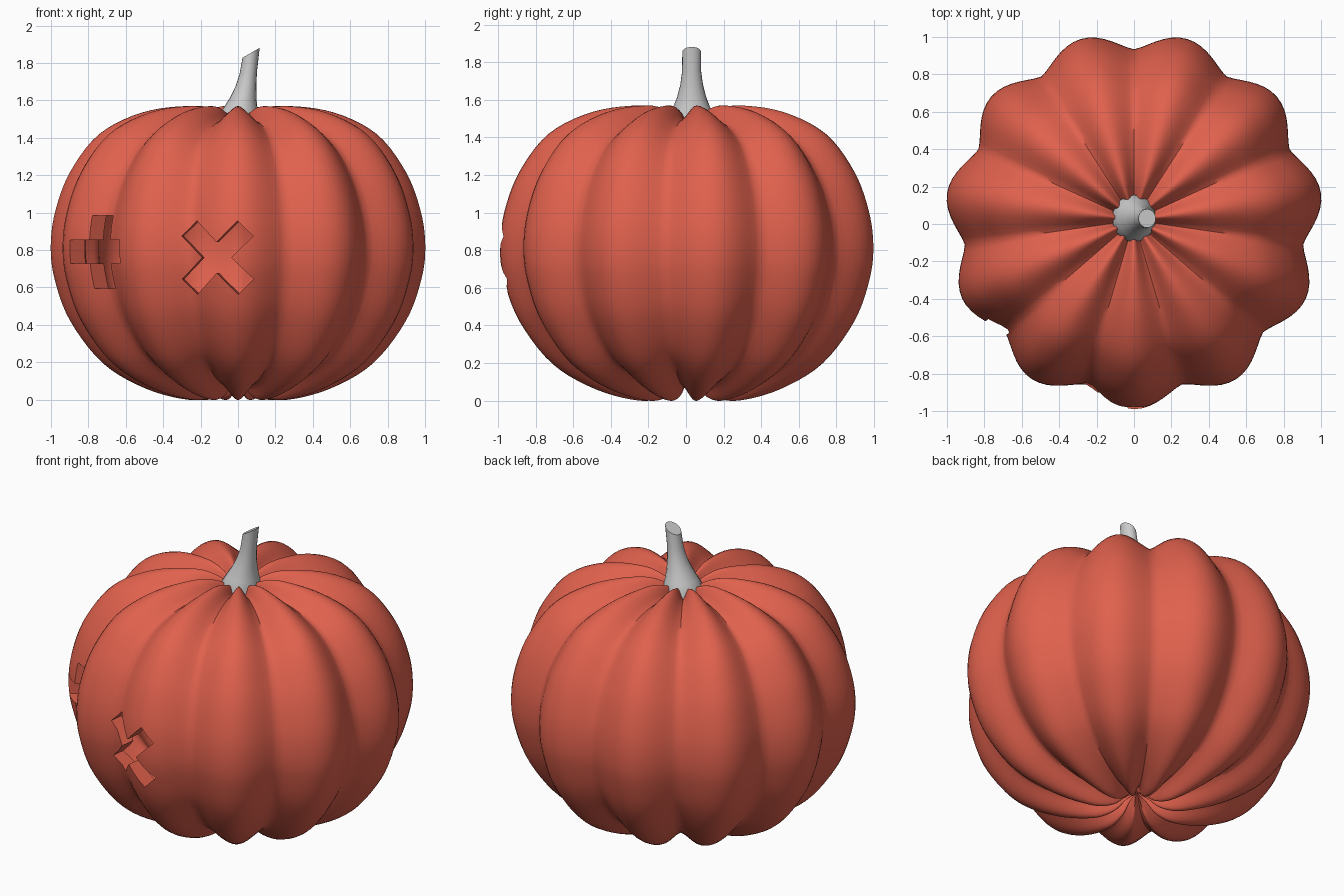
import bpy, bmesh
from math import sin, cos, pi, radians
from mathutils import Vector, Matrix

if "Cube" in bpy.data.objects:
    bpy.data.objects.remove(bpy.data.objects["Cube"])

LOBES, SEG = 11, 154
CY, CZ = 0.02, 0.79          # axis offset in y, middle height


def make_object(name, bm):
    me = bpy.data.meshes.new(name)
    bm.to_mesh(me)
    bm.free()
    ob = bpy.data.objects.new(name, me)
    bpy.context.collection.objects.link(ob)
    return ob


def activate(ob):
    bpy.ops.object.select_all(action='DESELECT')
    ob.select_set(True)
    bpy.context.view_layer.objects.active = ob


def smooth_path(pts, n):
    # Catmull-Rom through the points
    p = [Vector(q) for q in pts]
    p = [2 * p[0] - p[1]] + p + [2 * p[-1] - p[-2]]
    out = []
    for i in range(1, len(p) - 2):
        a, b, c, d = p[i - 1:i + 3]
        for k in range(n):
            t = k / n
            out.append(0.5 * (2 * b + (c - a) * t + (2 * a - 5 * b + 4 * c - d) * t * t
                              + (3 * b - a - 3 * c + d) * t ** 3))
    out.append(p[-2])
    return out


def skin(bm, rings):
    faces = []
    n = len(rings[0])
    for lo, hi in zip(rings, rings[1:]):
        for j in range(n):
            k = (j + 1) % n
            faces.append(bm.faces.new((lo[j], lo[k], hi[k], hi[j])))
    return faces


# Pumpkin: lobed shell, outer skin plus a smaller inner skin
profile = smooth_path([(0, .12), (.06, .085), (.14, .02), (.27, 0), (.5, .06), (.73, .195),
                       (.905, .42), (.988, .64), (1.01, .82), (.985, 1.01), (.905, 1.22),
                       (.75, 1.42), (.52, 1.535), (.27, 1.57), (.13, 1.54), (.05, 1.48),
                       (0, 1.45)], 5)


def add_skin(bm, scale, flip):
    rings = []
    for r, z in profile[1:-1]:
        ring = []
        for j in range(SEG):
            a = -pi / 2 + 2 * pi * j / SEG
            bulge = (0.5 + 0.5 * cos(LOBES * (a + pi / 2))) ** 0.7
            s = scale * (1 - 0.095 * (1 - bulge))
            ring.append(bm.verts.new((r * s * cos(a), CY + r * s * sin(a), CZ + (z - CZ) * s)))
        rings.append(ring)
    faces = skin(bm, rings)
    bot, top = [bm.verts.new((0, CY, CZ + (p.y - CZ) * scale * 0.93))
                for p in (profile[0], profile[-1])]
    for j in range(SEG):
        k = (j + 1) % SEG
        faces.append(bm.faces.new((bot, rings[0][k], rings[0][j])))
        faces.append(bm.faces.new((top, rings[-1][j], rings[-1][k])))
    if flip:
        bmesh.ops.reverse_faces(bm, faces=faces)


bm = bmesh.new()
add_skin(bm, 1.0, False)
add_skin(bm, 0.9, True)
pumpkin = make_object("pumpkin_shell", bm)
mat = bpy.data.materials.new("pumpkin_skin")
mat.diffuse_color = (0.75, 0.12, 0.075, 1)
mat.use_nodes = True
mat.node_tree.nodes["Principled BSDF"].inputs["Base Color"].default_value = mat.diffuse_color
pumpkin.data.materials.append(mat)


# Carved eyes: cross-shaped cutters pushed through the shell
def carve_cross(angle, z, arm, half, roll):
    bm = bmesh.new()
    outline = []
    for q in range(4):
        rot = Matrix.Rotation(q * pi / 2 + roll, 2)
        outline += [rot @ Vector(p) for p in ((arm, -half), (arm, half), (half, half))]
    out = Vector((cos(angle), sin(angle), 0))
    side = Vector((-sin(angle), cos(angle), 0))
    rings = [[bm.verts.new(Vector((0, CY, z)) + out * d + side * p.x + Vector((0, 0, p.y)))
              for p in outline] for d in (0.6, 1.15)]
    skin(bm, rings)
    bm.faces.new(rings[0][::-1])
    bm.faces.new(rings[1])
    bmesh.ops.recalc_face_normals(bm, faces=bm.faces)
    cutter = make_object("eye_cutter", bm)
    cutter.hide_render = True
    mod = pumpkin.modifiers.new("carve", 'BOOLEAN')
    mod.operation, mod.solver, mod.object = 'DIFFERENCE', 'EXACT', cutter
    activate(pumpkin)
    bpy.ops.object.modifier_apply(modifier=mod.name)
    bpy.data.objects.remove(cutter)


carve_cross(radians(-96.7), 0.76, 0.22, 0.058, pi / 4)
carve_cross(radians(-142), 0.79, 0.195, 0.063, 0)
activate(pumpkin)
bpy.ops.object.shade_smooth_by_angle(angle=radians(50))

# Stem: leaning tapered tube with a slanted cut top (x, z, radius, slant)
bm = bmesh.new()
rings = []
for x, z, r, slant in ((0, 1.42, .12, 0), (0, 1.50, .115, 0), (.01, 1.55, .095, 0),
                       (.025, 1.61, .073, .05), (.042, 1.68, .056, .1),
                       (.055, 1.75, .047, .2), (.07, 1.855, .046, .58)):
    rings.append([bm.verts.new((x + r * cos(a), CY + 0.01 + 1.08 * r * sin(a), z + slant * r * cos(a)))
                  for a in (2 * pi * j / 20 for j in range(20))])
skin(bm, rings)
bm.faces.new(rings[0][::-1])
bm.faces.new(rings[-1])
stem = make_object("stem", bm)
activate(stem)
bpy.ops.object.shade_smooth_by_angle(angle=radians(40))
